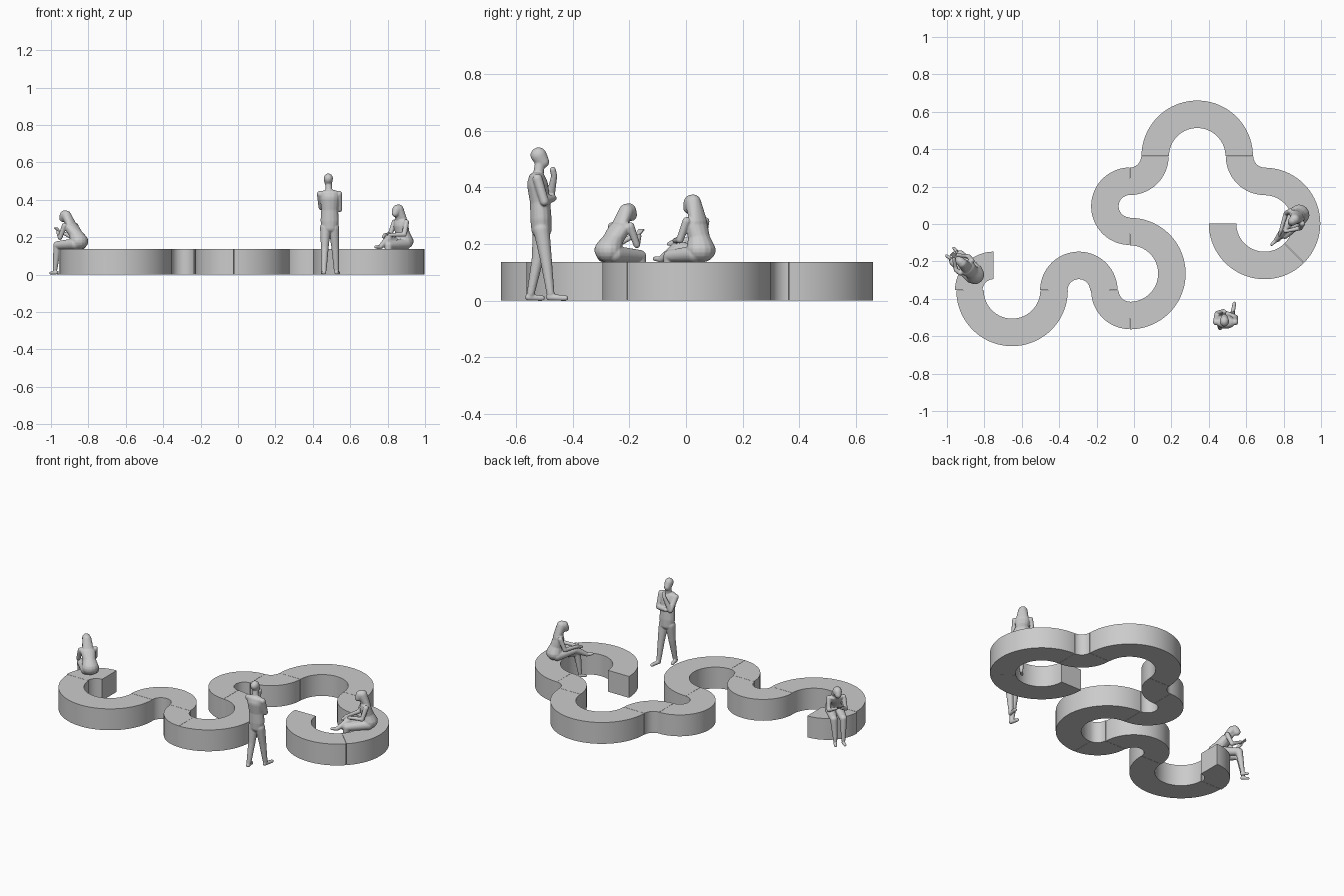
import bpy, bmesh, math
from mathutils import Vector, Matrix

H = 0.136                                  # bench height
BIG, SMALL = (0.151, 0.298), (0.06, 0.207)  # inner/outer radii of the two bends


def finish(name, bm, loc=(0, 0, 0), turn=0):
    bmesh.ops.recalc_face_normals(bm, faces=bm.faces)
    mesh = bpy.data.meshes.new(name)
    bm.to_mesh(mesh)
    bm.free()
    ob = bpy.data.objects.new(name, mesh)
    bpy.context.collection.objects.link(ob)
    ob.location = loc
    ob.rotation_euler.z = math.radians(turn)
    return ob


def bench(name, cx, cy, radii, a0, a1):
    """Curved bench block: rectangular section swept from a0 to a1 degrees."""
    bm = bmesh.new()
    gap = math.degrees(0.001 / radii[1])
    a0, a1 = a0 + gap, a1 - gap
    n = max(8, round((a1 - a0) / 3))
    rings = []
    for i in range(n + 1):
        a = math.radians(a0 + (a1 - a0) * i / n)
        rings.append([bm.verts.new((cx + r * math.cos(a), cy + r * math.sin(a), z))
                      for r, z in ((radii[0], 0), (radii[1], 0), (radii[1], H), (radii[0], H))])
    for p, q in zip(rings, rings[1:]):
        for k in range(4):
            bm.faces.new((p[k], p[(k + 1) % 4], q[(k + 1) % 4], q[k]))
    bm.faces.new(rings[0])
    bm.faces.new(rings[-1])
    ob = finish(name, bm)
    bpy.context.view_layer.objects.active = ob
    ob.select_set(True)
    bpy.ops.object.shade_smooth_by_angle(angle=math.radians(30))
    ob.select_set(False)


# Serpentine bench, from the left end to the right end
for i, seg in enumerate([
        (-0.75, -0.355, SMALL, 90, 180),
        (-0.652, -0.355, BIG, 180, 360),
        (-0.295, -0.355, SMALL, 0, 180),
        (-0.022, -0.355, SMALL, 180, 270),
        (-0.022, -0.265, BIG, -90, 90),
        (-0.022, 0.095, SMALL, 90, 270),
        (-0.022, 0.362, SMALL, 270, 360),
        (0.338, 0.362, BIG, 0, 180),
        (0.698, 0.362, SMALL, 180, 270),
        (0.698, 0.003, BIG, -45, 90),
        (0.698, 0.003, BIG, -180, -45)]):
    bench(f"bench_segment_{i + 1}", *seg)


def chain(bm, *nodes):
    """Body part: convex hulls between successive ellipsoids (position, radius)."""
    def ball(p, r):
        r = Vector((r, r, r)) if isinstance(r, float) else Vector(r)
        m = Matrix.Translation(p) @ Matrix.Diagonal((*r, 1))
        return bmesh.ops.create_uvsphere(bm, u_segments=14, v_segments=9, radius=1, matrix=m)["verts"]
    if len(nodes) == 1:
        ball(*nodes[0])
    for a, b in zip(nodes, nodes[1:]):
        vs = ball(*a) + ball(*b)
        old = list({f for v in vs for f in v.link_faces})
        bmesh.ops.delete(bm, geom=old, context='FACES_ONLY')
        res = bmesh.ops.convex_hull(bm, input=vs)
        inner = {g for k in ("geom_interior", "geom_unused") for g in res[k]
                 if isinstance(g, bmesh.types.BMVert)}
        bmesh.ops.delete(bm, geom=[v for v in inner if v.is_valid], context='VERTS')
        loose = [e for e in bm.edges if not e.link_faces]
        bmesh.ops.delete(bm, geom=loose, context='EDGES')


def figure(name, parts, loc, turn):
    bm = bmesh.new()
    for nodes in parts:
        chain(bm, *nodes)
    ob = finish(name, bm, loc, turn)
    # fuse the parts into one smooth sculpted skin
    rm = ob.modifiers.new("fuse", 'REMESH')
    rm.mode, rm.voxel_size, rm.use_smooth_shade = 'VOXEL', 0.0035, True
    sm = ob.modifiers.new("soften", 'SMOOTH')
    sm.factor, sm.iterations = 0.5, 3


# Standing man, one arm folded and one hand at the chin (local +y is forward)
man = [
    [((0, 0, .25), (.044, .036, .03)), ((0, -.002, .29), (.05, .038, .02)),
     ((0, -.005, .35), (.046, .036, .03)), ((0, -.014, .41), (.052, .037, .035)),
     ((0, -.016, .437), (.052, .028, .017))],
    [((-.003, -.012, .44), .019), ((-.006, -.006, .48), .018)],
    [((-.007, -.01, .513), (.025, .029, .028)), ((-.007, .003, .49), (.02, .025, .023))],
    [((-.023, -.002, .25), .029), ((-.026, -.014, .145), .021), ((-.03, -.038, .025), .014)],
    [((.023, 0, .25), .029), ((.03, .016, .145), .021), ((.036, .032, .025), .014)],
    [((-.03, -.046, .012), .012), ((-.038, .002, .009), .01)],
    [((.036, .028, .012), .012), ((.047, .085, .009), .01)],
    [((.05, -.014, .43), .018), ((.052, .01, .35), .016), ((-.02, .042, .362), .012)],
    [((-.05, -.014, .43), .018), ((-.044, .03, .36), .016), ((-.012, .045, .44), .011),
     ((-.006, .04, .462), .011)],
]
figure("standing_man", man, (.49, -.51, 0), 0)

# Seated woman on the left, leaning over a phone with both feet on the floor
reader = [
    [((0, 0, .178), (.05, .046, .043)), ((0, .025, .215), (.038, .036, .03)),
     ((0, .055, .25), (.044, .033, .028)), ((0, .07, .265), (.045, .024, .014))],
    [((0, .075, .265), .017), ((0, .1, .3), .017)],
    [((0, .107, .316), (.025, .029, .028)), ((0, .12, .302), (.019, .022, .021))],
    [((0, .095, .315), (.027, .026, .027)), ((0, .055, .265), (.032, .016, .02))],
]
for s in (-1, 1):
    reader += [
        [((s * .025, .01, .164), .03), ((s * .028, .135, .157), .022), ((s * .024, .155, .028), .012)],
        [((s * .024, .15, .011), .011), ((s * .028, .185, .008), .008)],
        [((s * .044, .068, .262), .015), ((s * .05, .095, .197), .012), ((s * .014, .145, .228), .009)],
    ]
figure("seated_woman_left", reader, (-.848, -.275, 0), 47)

# Phone in her hands
bm = bmesh.new()
bmesh.ops.create_cube(bm, size=1, matrix=Matrix.Translation((0, .158, .238))
                      @ Matrix.Rotation(math.radians(40), 4, 'X')
                      @ Matrix.Diagonal((.026, .04, .004, 1)))
finish("phone", bm, (-.848, -.275, 0), 47)

# Seated woman on the right, upright with crossed legs
sitter = [
    [((0, 0, .178), (.054, .05, .043)), ((0, .01, .22), (.04, .037, .03)),
     ((0, .022, .262), (.044, .034, .028)), ((0, .026, .285), (.044, .024, .015))],
    [((0, .03, .285), .017), ((0, .044, .325), .017)],
    [((0, .05, .345), (.025, .029, .029)), ((0, .062, .328), (.019, .022, .021))],
    [((0, .04, .346), (.028, .029, .029)), ((0, .012, .275), (.038, .022, .025))],
    [((.025, .01, .168), .03), ((-.002, .12, .186), .022), ((-.012, .19, .146), .012)],
    [((-.012, .19, .146), .011), ((-.012, .222, .148), .008)],
    [((-.025, .01, .164), .03), ((-.024, .135, .157), .022), ((-.02, .15, .028), .012)],
    [((-.02, .148, .011), .011), ((-.02, .185, .008), .008)],
    [((-.046, .026, .28), .015), ((-.055, .05, .215), .013), ((-.012, .12, .212), .009)],
    [((.046, .026, .28), .015), ((.055, .05, .215), .013), ((.008, .135, .212), .009),
     ((-.005, .16, .2), .007)],
]
figure("seated_woman_right", sitter, (.887, .053, 0), 134)
